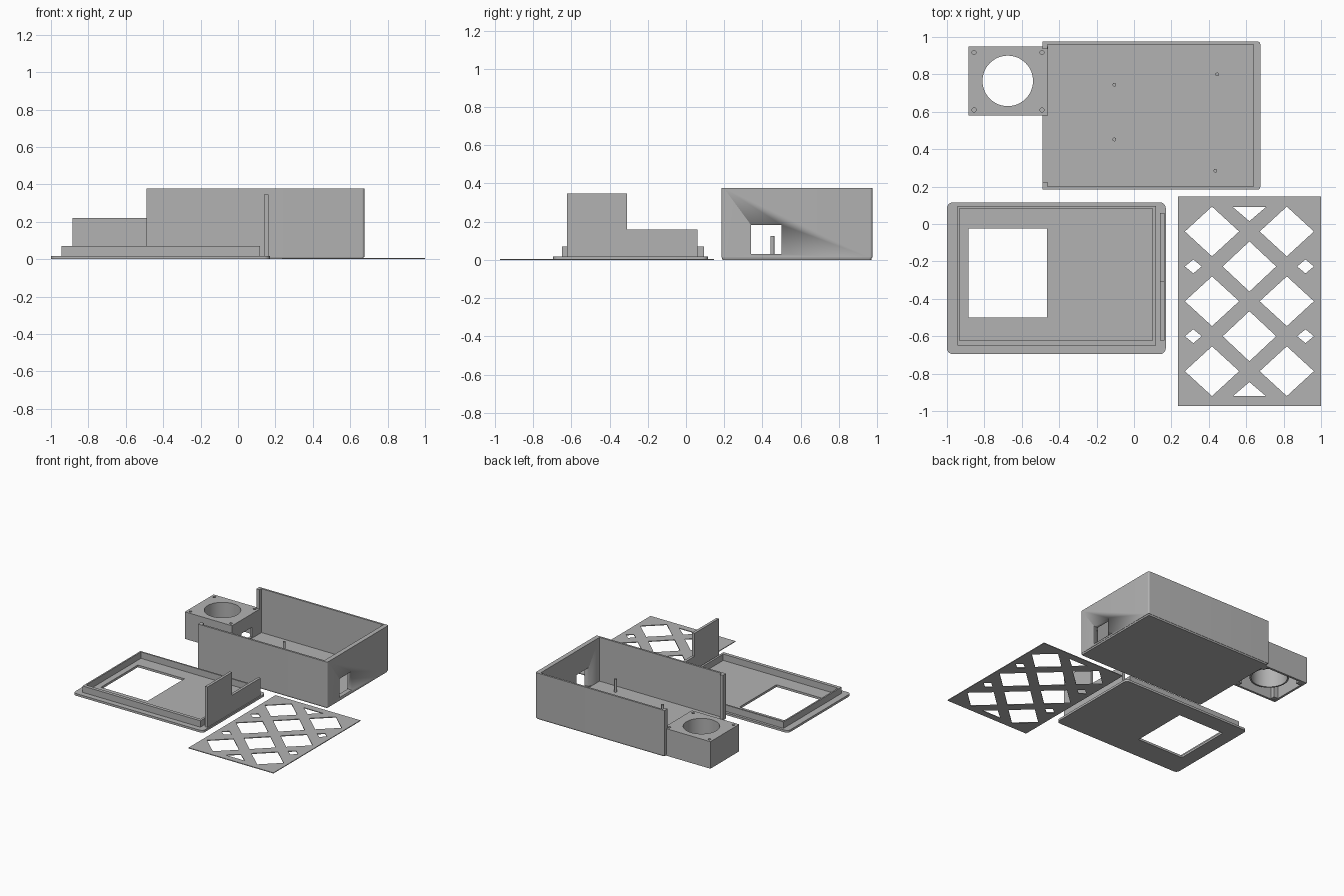
import bpy, bmesh
from math import cos, sin, pi, radians
from mathutils import Matrix

if "Cube" in bpy.data.objects:
    bpy.data.objects.remove(bpy.data.objects["Cube"], do_unlink=True)

grey = bpy.data.materials.new("plain_grey")
grey.use_nodes = True
grey.diffuse_color = (0.45, 0.45, 0.45, 1)
grey.node_tree.nodes["Principled BSDF"].inputs["Base Color"].default_value = (0.45, 0.45, 0.45, 1)

# Maps plate axes (u, v, w) to (y, z, x) for upright plates
UPRIGHT = Matrix(((0, 0, 1, 0), (1, 0, 0, 0), (0, 1, 0, 0), (0, 0, 0, 1)))


def circle(x, y, r, n=64):
    return [(x + r * cos(2 * pi * i / n), y + r * sin(2 * pi * i / n)) for i in range(n)]


def rect(x0, x1, y0, y1, r=0.0):
    if not r:
        return [(x0, y0), (x1, y0), (x1, y1), (x0, y1)]
    corners = [(x1 - r, y1 - r), (x0 + r, y1 - r), (x0 + r, y0 + r), (x1 - r, y0 + r)]
    return [(cx + r * cos(pi / 2 * (k + i / 6)), cy + r * sin(pi / 2 * (k + i / 6)))
            for k, (cx, cy) in enumerate(corners) for i in range(7)]


def diamond(x, y, a, b):
    return [(x - a, y), (x, y - b), (x + a, y), (x, y + b)]


def plate(name, loops, w0, w1, upright=False):
    """Extrude an outline with holes between two levels."""
    curve = bpy.data.curves.new(name, "CURVE")
    curve.dimensions = "2D"
    curve.fill_mode = "BOTH"
    curve.extrude = (w1 - w0) / 2
    for loop in loops:
        s = curve.splines.new("POLY")
        s.points.add(len(loop) - 1)
        for p, (u, v) in zip(s.points, loop):
            p.co = (u, v, 0, 1)
        s.use_cyclic_u = True
    tmp = bpy.data.objects.new(name + "_outline", curve)
    bpy.context.collection.objects.link(tmp)
    bpy.context.view_layer.update()
    mesh = bpy.data.meshes.new_from_object(tmp.evaluated_get(bpy.context.evaluated_depsgraph_get()))
    bpy.data.objects.remove(tmp, do_unlink=True)
    bm = bmesh.new()
    bm.from_mesh(mesh)
    bmesh.ops.translate(bm, verts=bm.verts, vec=(0, 0, (w0 + w1) / 2))
    bmesh.ops.remove_doubles(bm, verts=bm.verts, dist=1e-5)
    if upright:
        bmesh.ops.transform(bm, matrix=UPRIGHT, verts=bm.verts)
    bmesh.ops.recalc_face_normals(bm, faces=bm.faces)
    bm.to_mesh(mesh)
    bm.free()
    mesh.materials.clear()
    mesh.materials.append(grey)
    ob = bpy.data.objects.new(name, mesh)
    bpy.context.collection.objects.link(ob)
    bpy.ops.object.select_all(action="DESELECT")
    bpy.context.view_layer.objects.active = ob
    ob.select_set(True)
    bpy.ops.object.shade_smooth_by_angle(angle=radians(30))
    return ob


# Main case: floor with chamfered underside
X0, X1, Y0, Y1, TOP = -0.49, 0.675, 0.185, 0.975, 0.377
floor = plate("case_floor", [rect(X0, X1, Y0, Y1, 0.012)], 0, 0.02)
for v in floor.data.vertices:
    if v.co.z < 0.001:
        v.co.x += 0.006 if v.co.x < 0.1 else -0.006
        v.co.y += 0.006 if v.co.y < 0.58 else -0.006

# Three case walls, open on one side, with corner guides
T, G = 0.016, 0.04
outer = rect(X0, X1, Y0, Y1, 0.012)
right_side = [p for p in outer if p[0] > 0.1]
top_right = [p for p in right_side if p[1] > 0.5]
bottom_right = [p for p in right_side if p[1] < 0.5]
inner = [(X0, Y1), (X0, Y1 - G), (X0 + 0.028, Y1 - G), (X0 + 0.028, Y1 - T), (0.638, Y1 - T),
         (0.638, Y0 + T), (X0 + 0.028, Y0 + T), (X0 + 0.028, Y0 + G), (X0, Y0 + G), (X0, Y0)]
walls = plate("case_walls", [bottom_right + top_right + inner], 0.012, TOP)

# Cable window through the end wall
cutter = plate("window_cutter", [rect(0.34, 0.5, 0.03, 0.183)], 0.6, 0.7, upright=True)
cutter.hide_render = True
mod = walls.modifiers.new("window", "BOOLEAN")
mod.object = cutter
mod.operation = "DIFFERENCE"
mod.solver = "EXACT"
bpy.context.view_layer.objects.active = walls
bpy.ops.object.modifier_apply(modifier=mod.name)
bpy.data.objects.remove(cutter, do_unlink=True)

# Mounting pegs on the case floor
for i, (x, y) in enumerate([(-0.105, 0.745), (-0.105, 0.452), (0.445, 0.8), (0.435, 0.285)]):
    plate(f"mounting_peg_{i + 1}", [circle(x, y, 0.01, 20)], 0.015, 0.125)

# Fan housing: open underneath, round duct, screw holes in the corners
FX0, FX1, FY0, FY1, FT = -0.885, -0.46, 0.58, 0.95, 0.018
fan = (-0.675, 0.765)
screws = [(x, y) for x in (FX0 + 0.03, FX1 - 0.032) for y in (FY0 + 0.03, FY1 - 0.033)]
plate("fan_top", [rect(FX0, FX1, FY0, FY1), circle(*fan, 0.135)]
      + [circle(x, y, 0.011, 20) for x, y in screws], 0.2, 0.22)
plate("fan_walls", [[(FX1, FY0), (FX0, FY0), (FX0, FY1), (FX1, FY1), (FX1, FY1 - FT),
                     (FX0 + FT, FY1 - FT), (FX0 + FT, FY0 + FT), (FX1, FY0 + FT)]], 0, 0.2)
plate("fan_inner_wall", [rect(FY0 + FT, FY1 - FT, 0, 0.2), rect(0.7, 0.84, 0.03, 0.11)],
      FX1 - FT, FX1, upright=True)
plate("fan_duct", [circle(*fan, 0.147), circle(*fan, 0.135)], 0.05, 0.2)
for i, (x, y) in enumerate(screws):
    plate(f"fan_screw_post_{i + 1}", [rect(x - 0.025, x + 0.025, y - 0.025, y + 0.025)], 0.002, 0.2)

# Lid with screen opening, locating rim and notched end panel
plate("lid_base", [rect(-1, 0.17, -0.695, 0.115, 0.03), rect(-0.885, -0.465, -0.5, -0.025)], 0, 0.018)
plate("lid_rim", [rect(-0.945, 0.117, -0.65, 0.095), rect(-0.933, 0.1, -0.622, 0.083)], 0.016, 0.07)
plate("lid_end_panel", [[(-0.622, 0.016), (0.06, 0.016), (0.06, 0.16), (-0.308, 0.16),
                         (-0.308, 0.347), (-0.622, 0.347)]], 0.14, 0.162, upright=True)

# Lattice grille with diamond cut-outs
MID = 0.617
holes = []
for side in (-1, 1):
    holes += [diamond(MID + side * 0.2, y, 0.145, 0.133) for y in (-0.04, -0.413, -0.787)]
    holes += [diamond(MID + side * 0.3, y, 0.045, 0.037) for y in (-0.227, -0.6)]
holes += [diamond(MID, y, 0.143, 0.134) for y in (-0.227, -0.6)]
holes += [[(MID - 0.088, 0.09), (MID, 0.015), (MID + 0.088, 0.09)],
          [(MID - 0.088, -0.92), (MID, -0.845), (MID + 0.088, -0.92)]]
plate("lattice_grille", [rect(0.235, 1.0, -0.972, 0.147)] + holes, 0, 0.006)
